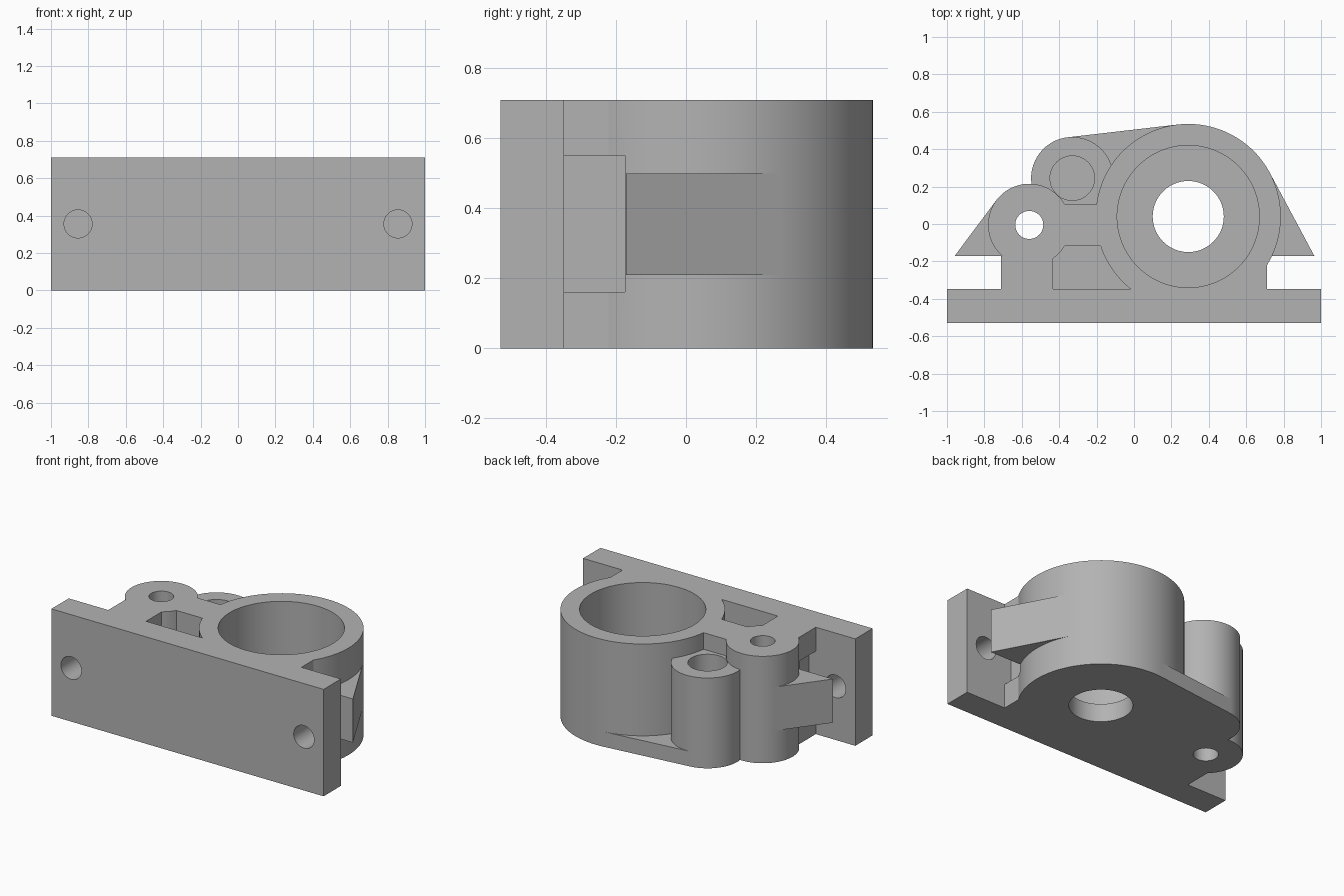
import bpy, bmesh, math
from mathutils import Vector

cube = bpy.data.objects.get("Cube")
if cube:
    bpy.data.objects.remove(cube)

grey = bpy.data.materials.new("plain_grey")
grey.use_nodes = True
grey.diffuse_color = (0.45, 0.45, 0.45, 1)
grey.node_tree.nodes["Principled BSDF"].inputs["Base Color"].default_value = grey.diffuse_color

HEIGHT, FLOOR = 0.71, 0.12
PLATE_BACK, RELIEF_BACK = -0.348, -0.175
SCREW_X, SCREW_Z = 0.855, 0.356
# Each boss: centre and radius
BARREL = (Vector((0.29, 0.04)), 0.495)
PIVOT = (Vector((-0.56, -0.005)), 0.22)
POST = (Vector((-0.33, 0.245)), 0.22)


def disc(boss, n=96):
    c, r = boss
    return [c + Vector((math.cos(2 * math.pi * i / n), math.sin(2 * math.pi * i / n))) * r
            for i in range(n)]


def rect(x0, x1, y0, y1):
    return [(x0, y0), (x1, y0), (x1, y1), (x0, y1)]


def hull_outline(points):
    """Convex outline, counter-clockwise."""
    pts = sorted({(p[0], p[1]) for p in points})

    def half(seq):
        out = []
        for p in seq:
            while len(out) > 1 and ((out[-1][0] - out[-2][0]) * (p[1] - out[-2][1])
                                    - (out[-1][1] - out[-2][1]) * (p[0] - out[-2][0])) <= 0:
                out.pop()
            out.append(p)
        return out[:-1]
    return half(pts) + half(reversed(pts))


def prism(name, outline, z0, z1):
    """Extrude a flat outline upward from z0 to z1."""
    bm = bmesh.new()
    face = bm.faces.new([bm.verts.new((p[0], p[1], z0)) for p in outline])
    top = bmesh.ops.extrude_face_region(bm, geom=[face])["geom"]
    bmesh.ops.translate(bm, vec=(0, 0, z1 - z0),
                        verts=[v for v in top if isinstance(v, bmesh.types.BMVert)])
    bmesh.ops.recalc_face_normals(bm, faces=bm.faces)
    mesh = bpy.data.meshes.new(name)
    bm.to_mesh(mesh)
    bm.free()
    mesh.materials.append(grey)
    obj = bpy.data.objects.new(name, mesh)
    bpy.context.collection.objects.link(obj)
    return obj


def activate(obj):
    bpy.ops.object.select_all(action="DESELECT")
    obj.select_set(True)
    bpy.context.view_layer.objects.active = obj


def combine(target, tool, operation):
    """Apply a boolean and remove the tool."""
    activate(target)
    mod = target.modifiers.new(operation.lower(), "BOOLEAN")
    mod.operation, mod.solver, mod.object = operation, "EXACT", tool
    bpy.ops.object.modifier_apply(modifier=mod.name)
    bpy.data.objects.remove(tool)


def add(name, outline, z0, z1):
    combine(body, prism(name, outline, z0, z1), "UNION")


def cut(name, outline, z0, z1):
    combine(body, prism(name, outline, z0, z1), "DIFFERENCE")


def tangent_point(boss, p, side):
    """Point where a line from p touches the boss."""
    c, r = boss
    d = Vector(p) - c
    a = math.atan2(d.y, d.x) + side * math.acos(r / d.length)
    return c + Vector((math.cos(a), math.sin(a))) * r


# Main block with a pocket open at the top
body = prism("bracket_body", rect(-0.71, 0.71, -0.45, -0.17), 0, HEIGHT)
add("web", rect(-0.56, 0.1, -0.3, 0.103), 0, HEIGHT)
cut("pocket", rect(-0.432, 0.2, PLATE_BACK, -0.117), FLOOR, 1)

# Bosses and the thin foot joining post and barrel
add("barrel", disc(BARREL, 128), 0, HEIGHT)
add("pivot", disc(PIVOT), 0, HEIGHT)
add("post", disc(POST), 0, 0.6)
add("foot", hull_outline(disc(BARREL, 128) + disc(POST)), 0, 0.1)

# Screw head reliefs at both sides
for s in (-1, 1):
    xs = sorted((s * 0.66, s * 1.1))
    cut("relief", rect(*xs, -0.6, RELIEF_BACK), SCREW_Z - 0.195, SCREW_Z + 0.195)

# Mounting plate with its two screw holes
add("mounting_plate", rect(-1, 1, -0.53, PLATE_BACK), 0, HEIGHT)
for s in (-1, 1):
    drill = prism("screw_hole", disc((Vector((0, 0)), 0.075), 48), -0.2, 0.2)
    drill.rotation_euler.x = math.pi / 2
    drill.location = (s * SCREW_X, -0.45, SCREW_Z)
    bpy.context.view_layer.update()
    combine(body, drill, "DIFFERENCE")

# Bores
cut("bearing_bore", disc((BARREL[0], 0.38), 128), FLOOR, 1)
cut("shaft_hole", disc((BARREL[0], 0.19)), -1, 1)
cut("pivot_hole", disc((PIVOT[0], 0.075), 48), -1, 1)
cut("post_hole", disc((POST[0], 0.119), 64), FLOOR, 1)

# Side ribs running tangent off the bosses
ribs = []
for name, boss, tip, inner, side in (("right_rib", PIVOT, -0.96, -0.68, -1),
                                     ("left_rib", BARREL, 0.965, 0.705, 1)):
    p = (tip, RELIEF_BACK + 0.003)
    ribs.append(prism(name, [p, tangent_point(boss, p, side), (inner, p[1])], 0.21, 0.5))

for obj in [body] + ribs:
    activate(obj)
    bpy.ops.object.shade_smooth_by_angle(angle=math.radians(25))
